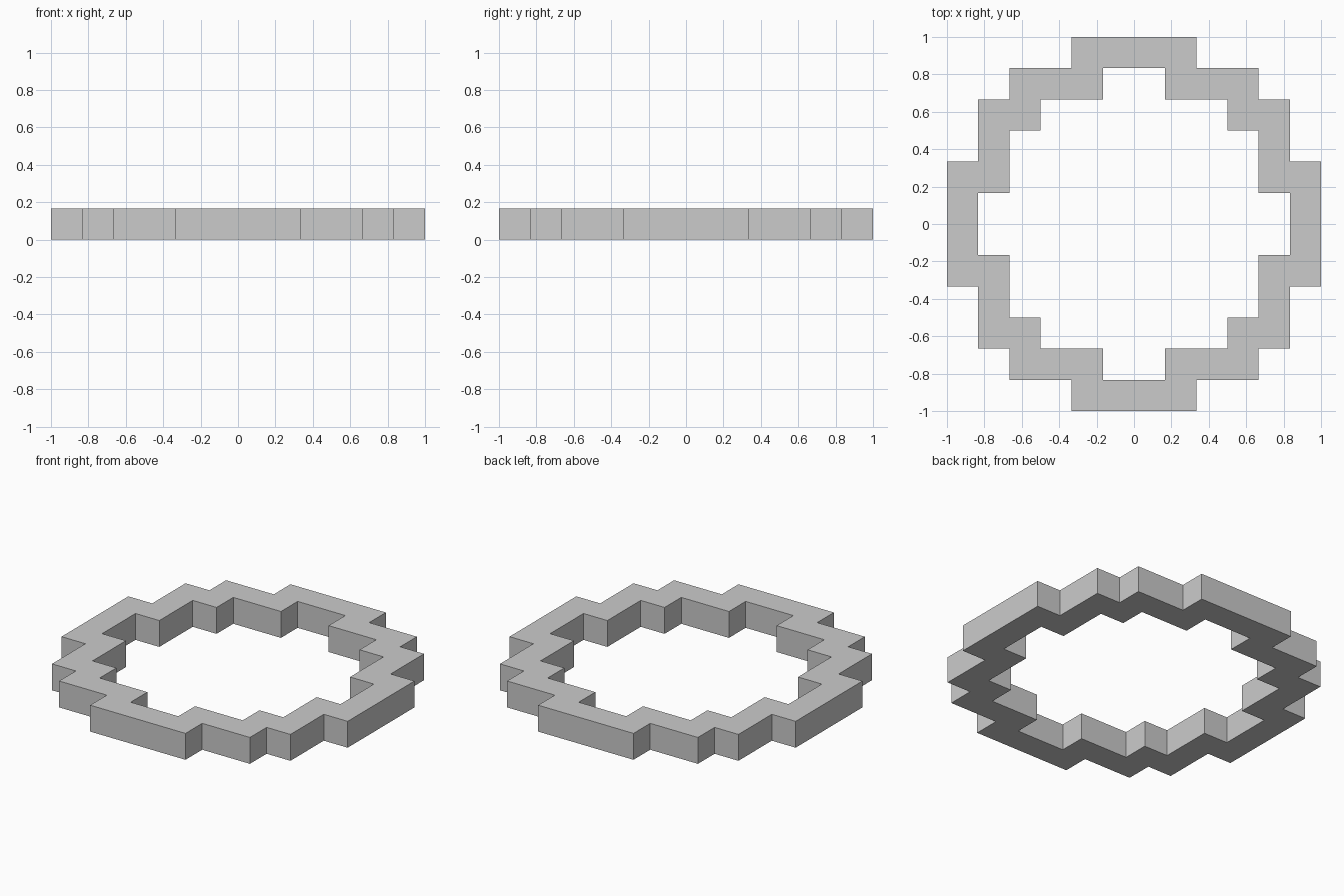
import bpy, bmesh

if "Cube" in bpy.data.objects:
    bpy.data.objects.remove(bpy.data.objects["Cube"])

U = 1 / 6  # one block width

# Outer staircase of one quadrant, in block units; the inner edge is offset by (-1, -1)
outer_quarter = [(6, 2), (5, 2), (5, 4), (4, 4), (4, 5), (2, 5), (2, 6)]
inner_quarter = [(x - 1, y - 1) for x, y in outer_quarter]


def full_loop(quarter):
    """Repeat a quadrant four times, turning 90 degrees each time."""
    points, part = [], list(quarter)
    for _ in range(4):
        points += part
        part = [(-y, x) for x, y in part]
    return points


def ring_verts(bm, quarter, z):
    return [bm.verts.new((x * U, y * U, z)) for x, y in full_loop(quarter)]


# Stepped ring: four loops (outer/inner, bottom/top) joined by quads
bm = bmesh.new()
loops = [ring_verts(bm, outer_quarter, 0), ring_verts(bm, outer_quarter, U),
         ring_verts(bm, inner_quarter, U), ring_verts(bm, inner_quarter, 0)]
n = len(loops[0])
for k in range(4):
    a, b = loops[k], loops[(k + 1) % 4]
    for i in range(n):
        j = (i + 1) % n
        bm.faces.new((a[i], a[j], b[j], b[i]))
bmesh.ops.recalc_face_normals(bm, faces=bm.faces)

mesh = bpy.data.meshes.new("stepped_ring")
bm.to_mesh(mesh)
bm.free()
bpy.context.collection.objects.link(bpy.data.objects.new("stepped_ring", mesh))
